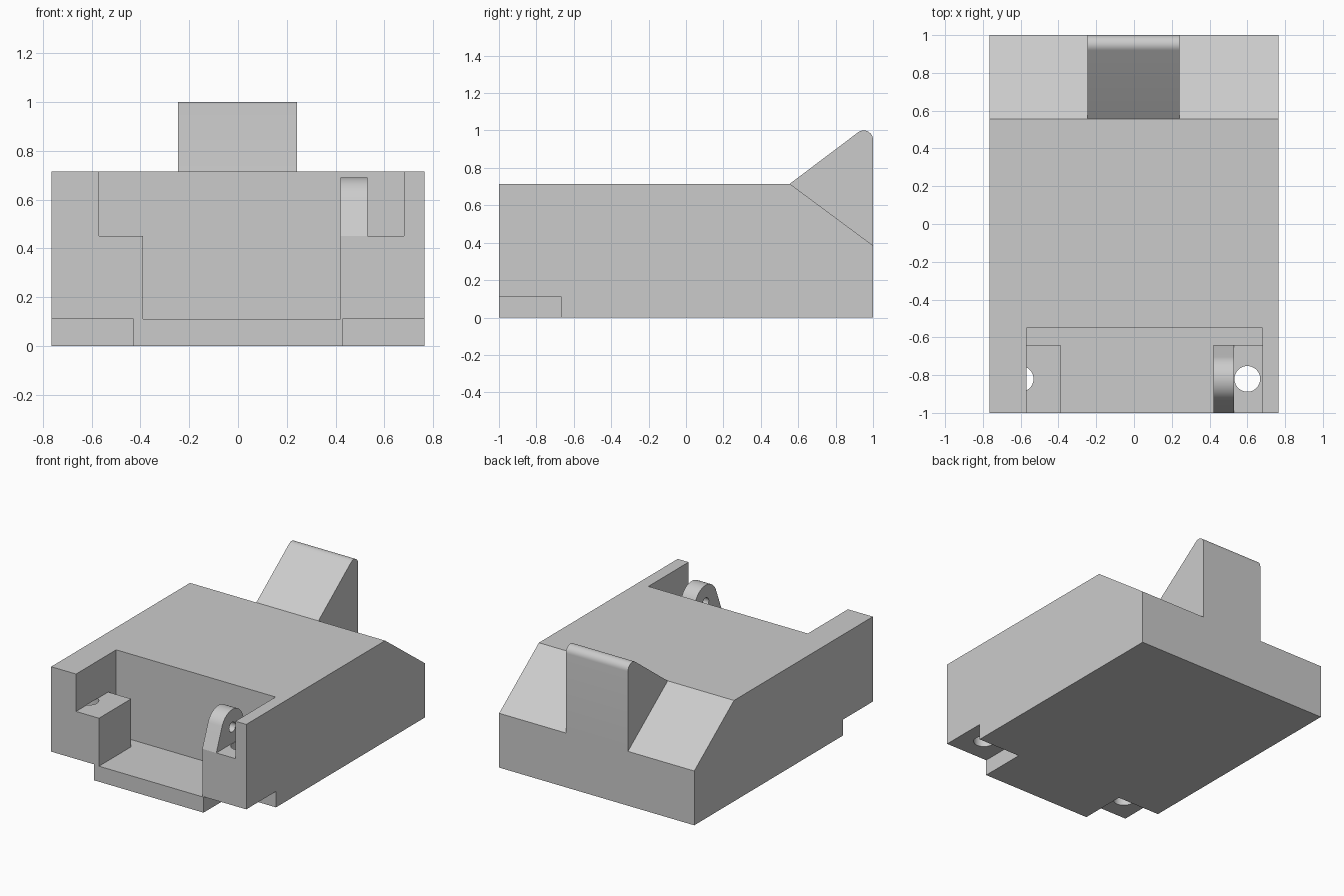
import bpy
import bmesh
from math import sin, cos, radians, atan2, acos, hypot
from mathutils import Matrix, Vector

cube = bpy.data.objects.get("Cube")
if cube:
    bpy.data.objects.remove(cube, do_unlink=True)

grey = bpy.data.materials.new("plain grey")
grey.use_nodes = True
grey.diffuse_color = (0.6, 0.6, 0.6, 1)
grey.node_tree.nodes["Principled BSDF"].inputs["Base Color"].default_value = (0.6, 0.6, 0.6, 1)


def finish(name, bm):
    bmesh.ops.recalc_face_normals(bm, faces=bm.faces)
    mesh = bpy.data.meshes.new(name)
    bm.to_mesh(mesh)
    bm.free()
    mesh.materials.append(grey)
    obj = bpy.data.objects.new(name, mesh)
    bpy.context.collection.objects.link(obj)
    return obj


def prism(name, profile, x0, x1):
    """Extrude a (y, z) profile from x0 to x1."""
    bm = bmesh.new()
    face = bm.faces.new([bm.verts.new((x0, y, z)) for y, z in profile])
    moved = bmesh.ops.extrude_face_region(bm, geom=[face])["geom"]
    bmesh.ops.translate(bm, vec=(x1 - x0, 0, 0),
                        verts=[v for v in moved if isinstance(v, bmesh.types.BMVert)])
    return finish(name, bm)


def box(name, x0, x1, y0, y1, z0, z1):
    return prism(name, [(y0, z0), (y1, z0), (y1, z1), (y0, z1)], x0, x1)


def cylinder(name, centre, radius, depth, axis="Z"):
    bm = bmesh.new()
    turn = Matrix.Rotation(radians(90), 4, "Y") if axis == "X" else Matrix()
    bmesh.ops.create_cone(bm, cap_ends=True, segments=48, radius1=radius, radius2=radius,
                          depth=depth, matrix=Matrix.Translation(centre) @ turn)
    return finish(name, bm)


def arc(cy, cz, r, start, end, steps=20):
    return [(cy + r * cos(start + (end - start) * i / steps),
             cz + r * sin(start + (end - start) * i / steps)) for i in range(steps + 1)]


def tangent_angle(cy, cz, r, py, pz, side):
    """Angle on the circle where a line from the outside point touches it."""
    return atan2(pz - cz, py - cy) + side * acos(r / hypot(py - cy, pz - cz))


def cut(obj, cutter):
    mod = obj.modifiers.new("cut", "BOOLEAN")
    mod.operation = "DIFFERENCE"
    mod.solver = "EXACT"
    mod.object = cutter
    bpy.context.view_layer.objects.active = obj
    bpy.ops.object.modifier_apply(modifier=mod.name)
    bpy.data.objects.remove(cutter, do_unlink=True)


def smooth(obj):
    bpy.ops.object.select_all(action="DESELECT")
    obj.select_set(True)
    bpy.context.view_layer.objects.active = obj
    bpy.ops.object.shade_smooth_by_angle(angle=radians(30))


W = 0.765
TOP, LEDGE, FLOOR = 0.715, 0.45, 0.11
BEND = (0.555, TOP)     # start of the rear slope
TAIL = (1, 0.385)       # end of the rear slope

# Main body with sloped rear
body = prism("body", [(-1, 0), (1, 0), TAIL, BEND, (-1, TOP)], -W, W)

# Front recess: wide upper opening, deep middle, and slot behind the ledges
cut(body, box("upper_cutter", -0.57, 0.68, -1.2, -0.55, LEDGE, 1.2))
cut(body, box("middle_cutter", -0.39, 0.42, -1.2, -0.55, FLOOR, 1.2))
cut(body, box("slot_cutter", -0.57, 0.68, -0.64, -0.55, FLOOR, 1.2))

# Undercut front corners and vertical holes through the ledges
for side in (-1, 1):
    x0, x1 = sorted((side * 0.43, side * 0.9))
    cut(body, box("corner_cutter", x0, x1, -1.2, -0.667, -0.2, 0.113))
    cut(body, cylinder("hole_cutter", Vector((side * 0.6, -0.82, 0.2005)), 0.068, 0.501))
smooth(body)

# Rear fin with a rounded tip
r = 0.05
start = tangent_angle(0.95, 0.95, r, *BEND, -1)
fin = prism("rear_fin", [TAIL] + arc(0.95, 0.95, r, 0, start % radians(360), 12) + [BEND],
            -0.245, 0.242)
smooth(fin)

# Pivot lug standing on the left ledge
cy, cz, r = -0.82, 0.565, 0.125
front = tangent_angle(cy, cz, r, -1, LEDGE, -1) % radians(360)
back = radians(180) - front
lug = prism("pivot_lug", [(-0.64, LEDGE)] + arc(cy, cz, r, back, front, 28) + [(-1, LEDGE)],
            0.42, 0.53)
cut(lug, cylinder("pin_cutter", Vector((0.475, cy, cz)), 0.035, 0.3, "X"))
smooth(lug)
